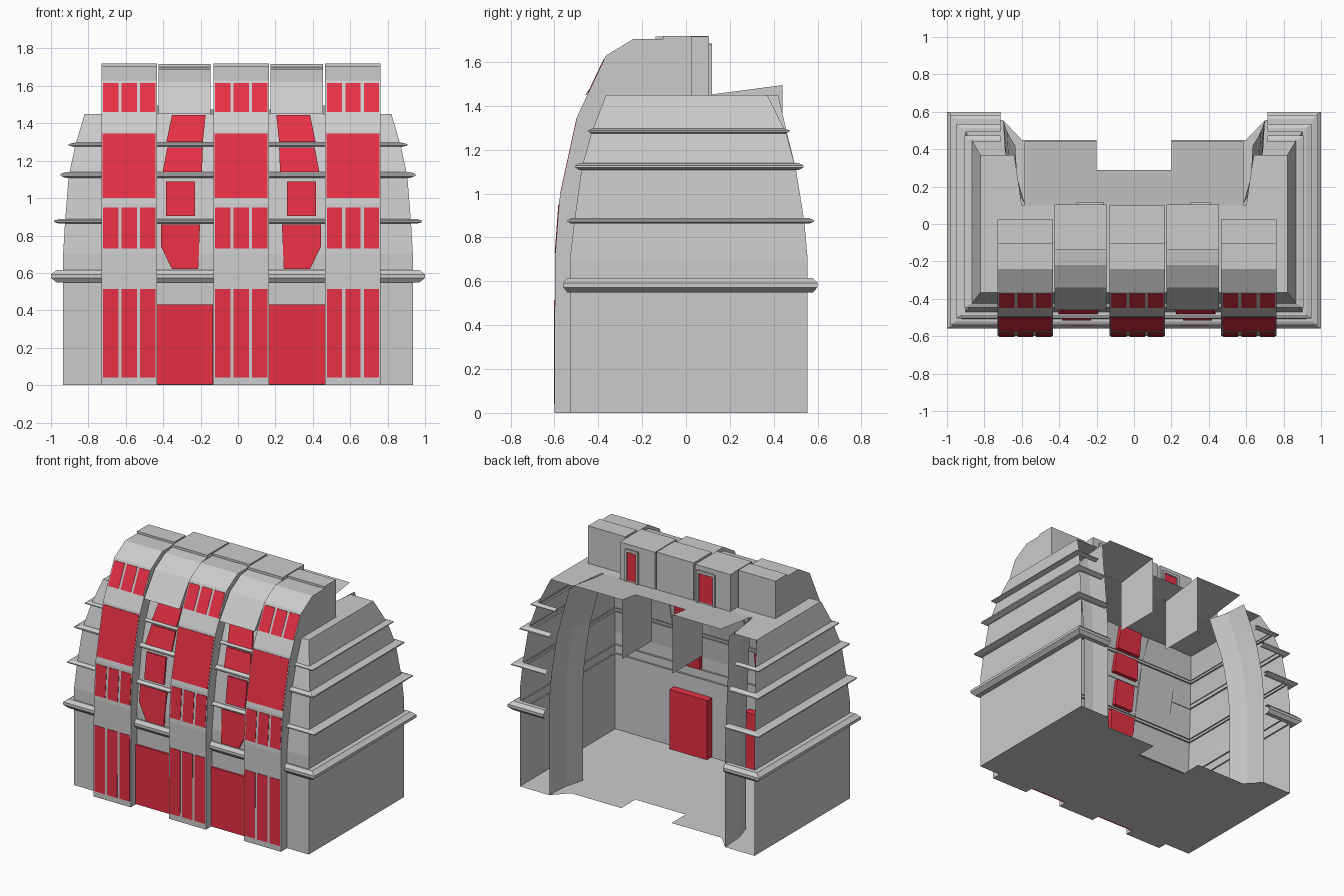
import bpy

if "Cube" in bpy.data.objects:
    bpy.data.objects.remove(bpy.data.objects["Cube"])

red = bpy.data.materials.new("red_glass")
red.diffuse_color = (0.8, 0.03, 0.06, 1)
red.use_nodes = True
red.node_tree.nodes["Principled BSDF"].inputs["Base Color"].default_value = red.diffuse_color
CX = 0.016  # symmetry line of the facade


def make(name, verts, faces, mat=None):
    me = bpy.data.meshes.new(name)
    me.from_pydata(verts, [], faces)
    me.validate()
    ob = bpy.data.objects.new(name, me)
    bpy.context.collection.objects.link(ob)
    if mat:
        me.materials.append(mat)
    return ob


def solid(name, a, b, mat=None):
    """Closed solid between two matching outlines."""
    n = len(a)
    faces = [tuple(range(n))[::-1], tuple(range(n, 2 * n))]
    faces += [(i, (i + 1) % n, n + (i + 1) % n, n + i) for i in range(n)]
    return make(name, a + b, faces, mat)


def prism(name, x0, x1, prof, mat=None):
    return solid(name, [(x0, y, z) for y, z in prof], [(x1, y, z) for y, z in prof], mat)


def box(name, x0, x1, y0, y1, z0, z1, mat=None):
    return prism(name, x0, x1, [(y0, z0), (y1, z0), (y1, z1), (y0, z1)], mat)


def sheet(name, rows):
    """Open surface through rows of points."""
    n = len(rows[0])
    verts = [p for r in rows for p in r]
    faces = [(k * n + i, k * n + i + 1, (k + 1) * n + i + 1, (k + 1) * n + i)
             for k in range(len(rows) - 1) for i in range(n - 1)]
    return make(name, verts, faces)


def y_at(prof, z):
    for (y0, z0), (y1, z1) in zip(prof, prof[1:]):
        if z0 <= z <= z1:
            return y0 + (y1 - y0) * (z - z0) / (z1 - z0)
    return prof[-1][0]


def pane(name, pts, prof, out, depth):
    """Red pane lying on a facade profile."""
    front = [(x, y_at(prof, z) - out, z) for x, z in pts]
    back = [(x, y + depth, z) for x, y, z in front]
    solid(name, front, back, red)


# Tapering outer walls: z, half width, front y, back y
levels = [(0, .935, -.53, .555), (.7, .935, -.53, .555), (.87, .925, -.51, .54),
          (1.12, .905, -.475, .50), (1.28, .87, -.43, .455), (1.45, .82, -.365, .37)]
sheet("outer_walls", [[(-h, b, z), (-h, f, z), (h, f, z), (h, b, z)] for z, h, f, b in levels])
body = [(f, z) for z, h, f, b in levels]

# Floor with stepped rear edge
half = [(.935, -.53), (.935, .555), (.7, .555), (.6, .45), (.2, .45), (.2, .29)]
outline = half + [(-x, y) for x, y in reversed(half)]
make("floor", [(x, y, 0) for x, y in outline], [tuple(range(len(outline)))])

# Roof: flat front deck, side strips, slightly rising rear slabs
sheet("roof_deck", [[(-.82, -.365, 1.45), (.82, -.365, 1.45)], [(-.82, .1, 1.45), (.82, .1, 1.45)]])
sheet("rear_roof_middle", [[(-.2, .1, 1.45), (.2, .1, 1.45)], [(-.2, .29, 1.475), (.2, .29, 1.475)]])
for s in (-1, 1):
    sheet("roof_strip", [[(s * .6, .1, 1.45), (s * .82, .1, 1.45)],
                         [(s * .64, .37, 1.45), (s * .82, .37, 1.45)]])
    sheet("rear_roof_slab", [[(s * .2, .1, 1.45), (s * .585, .1, 1.45)],
                             [(s * .2, .44, 1.495), (s * .585, .44, 1.495)]])
    # Hanging plate beside the rear notch
    sheet("hanging_plate", [[(s * .2, .1, 1.07), (s * .2, .44, 1.07)],
                            [(s * .2, .1, 1.45), (s * .2, .44, 1.495)]])
    # Curved rear return wall
    rows = [(0, .70, .555), (.7, .70, .555), (.87, .695, .54), (1.12, .68, .5),
            (1.28, .66, .46), (1.45, .635, .42)]
    sheet("rear_return_wall", [[(s * x, y, z), (s * (x - .01), y - .17, z),
                                (s * (x - .05), y - .31, z)] for z, x, y in rows])

# Cornices wrapping front, sides and rear corners: z low, z high, half width, front, back
for zl, zh, h, f, b in [(.55, .615, 1.0, -.56, .6), (.863, .888, .985, -.54, .583),
                        (1.108, 1.14, .95, -.505, .535), (1.274, 1.296, .907, -.447, .472)]:
    zm, t = (zl + zh) / 2, (zh - zl) / 2
    wall = h - (y_at([(hh, z) for z, hh, _, _ in levels], zm)) + .01
    section = [(wall, zl), (.03, zl), (0, zm - t * .3), (0, zm + t * .3), (.03, zh), (wall, zh)]
    rows = []
    for d, z in section:
        fy, by = f + d * .6, b - d * .7
        rows.append([(-.715, by, z), (-h + d, by, z), (-h + d, fy, z),
                     (h - d, fy, z), (h - d, by, z), (.715, by, z)])
    sheet("cornice", rows)

# Three projecting window bays
bay = [(-.6, 0), (-.598, .7), (-.578, .97), (-.493, 1.36), (-.365, 1.63), (-.24, 1.705)]
for x0, rear in ((-.73, .025), (-.131, .1), (.466, .025)):
    x1 = x0 + .296
    prism("window_bay", x0, x1, bay + [(rear, 1.705), (rear, 1.45), (-.36, 1.45),
                                       (-.43, 1.28), (-.51, .87), (-.53, .7), (-.53, 0)])
    box("bay_cap", x0, x1, -.105, rear, 1.70, 1.72)
    for z0, z1 in ((.04, .515), (.73, .95), (1.46, 1.615)):
        for k in range(3):
            a = x0 + .009 + k * .099
            pane("bay_pane", [(a, z0), (a + .082, z0), (a + .082, z1), (a, z1)], bay, .003, .012)
    pane("large_bay_pane", [(x0 + .006, 1.0), (x1 - .006, 1.0), (x1 - .006, 1.345),
                            (x0 + .006, 1.345)], bay, .003, .012)

# Recessed strips between bays: doors, slanted windows, dormers
windows = [[(.22, 1.30), (.415, 1.30), (.385, 1.445), (.205, 1.445)],
           [(.225, 1.14), (.435, 1.14), (.41, 1.27), (.22, 1.27)],
           [(.262, .905), (.417, .905), (.417, 1.09), (.262, 1.09)],
           [(.245, .62), (.385, .62), (.445, .745), (.445, .86), (.235, .86)]]
dormer = [(-.46, 1.45), (-.34, 1.62), (-.22, 1.69), (-.14, 1.70), (-.14, 1.717),
          (.105, 1.717), (.105, 1.45)]
for s in (-1, 1):
    def mx(x):
        return CX + s * (x - CX)
    xa, xb = sorted((mx(.166), mx(.466)))
    box("door", xa, xb, -.545, -.475, .003, .43, red)
    for w in windows:
        pane("slanted_window", [(mx(x), z) for x, z in w], body, .012, .04)
    prism("dormer", xa + .008, xb - .012, dormer)

# Rear dormer windows with frames
for a, b in ((.31, .40), (-.30, -.17)):
    box("rear_window", a, b, .09, .109, 1.46, 1.67, red)
    for x in (a, b):
        box("rear_window_jamb", x - .008, x + .008, .10, .118, 1.45, 1.68)
    box("rear_window_head", a, b, .10, .118, 1.665, 1.685)
